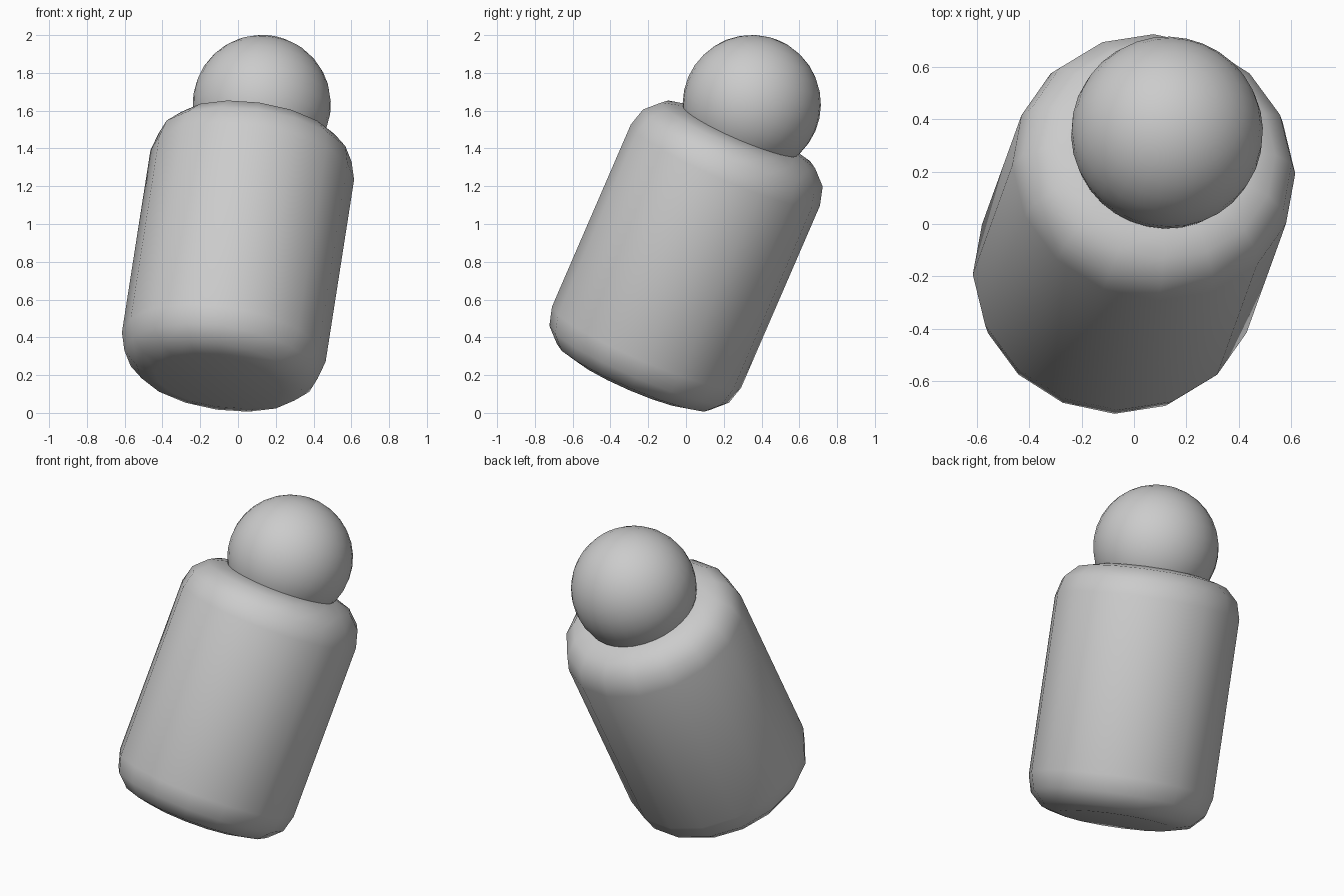
import bpy
import math
from mathutils import Vector

cube = bpy.data.objects.get("Cube")
if cube:
    bpy.data.objects.remove(cube, do_unlink=True)

CENTRE = Vector((0, 0, 0.83))
AXIS = Vector((0.142, 0.393, 0.908)).normalized()
LEAN = Vector((0, 0, 1)).rotation_difference(AXIS).to_euler()

grey = bpy.data.materials.new("plain grey")
grey.use_nodes = True
grey.diffuse_color = (0.6, 0.6, 0.6, 1)
grey.node_tree.nodes["Principled BSDF"].inputs["Base Color"].default_value = (0.6, 0.6, 0.6, 1)


def finish(name):
    """Name, colour and smooth the newly added part."""
    part = bpy.context.object
    part.name = name
    part.data.materials.append(grey)
    bpy.ops.object.shade_smooth()
    return part


# Body: leaning sixteen-sided cylinder with rounded rims
bpy.ops.mesh.primitive_cylinder_add(vertices=16, radius=0.545, depth=1.46,
                                    location=CENTRE, rotation=LEAN)
body = finish("body")
bevel = body.modifiers.new("rounded rims", 'BEVEL')
bevel.width = 0.2
bevel.segments = 3
bevel.limit_method = 'ANGLE'
bevel.angle_limit = math.radians(60)

# Head: ball sunk into the top of the body
bpy.ops.mesh.primitive_uv_sphere_add(segments=32, ring_count=16, radius=0.366,
                                     location=CENTRE + AXIS * 0.886, rotation=LEAN)
finish("head")
